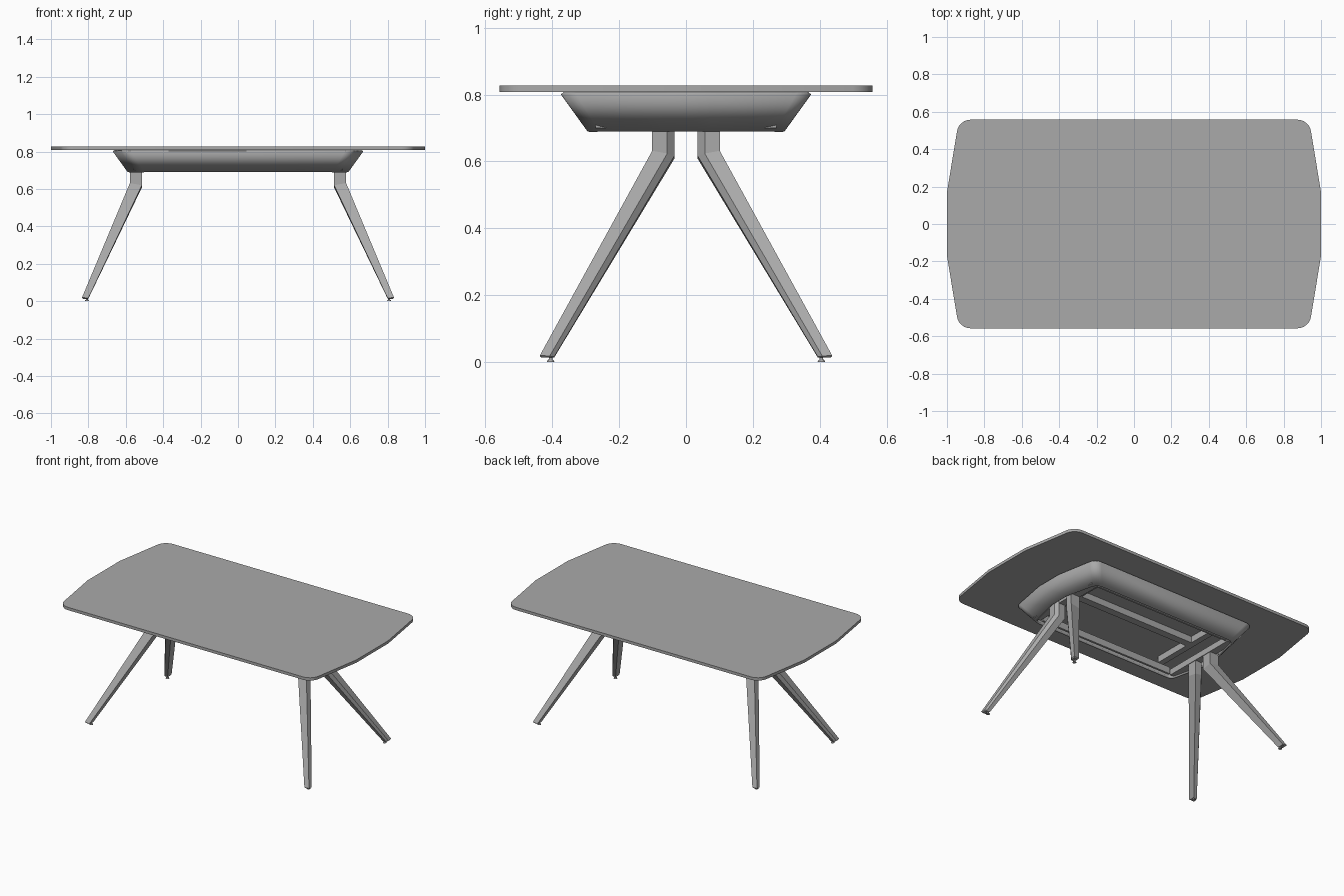
import bpy
import bmesh
from math import radians
from mathutils import Vector

cube = bpy.data.objects.get("Cube")
if cube:
    bpy.data.objects.remove(cube, do_unlink=True)

GREY = (0.4, 0.4, 0.4, 1.0)
grey = bpy.data.materials.new("neutral_grey")
grey.use_nodes = True
grey.diffuse_color = GREY
grey.node_tree.nodes["Principled BSDF"].inputs["Base Color"].default_value = GREY


def finish(bm, name, smooth=True):
    """Turn a bmesh into a named, shaded object."""
    bmesh.ops.recalc_face_normals(bm, faces=bm.faces)
    mesh = bpy.data.meshes.new(name)
    bm.to_mesh(mesh)
    bm.free()
    mesh.materials.append(grey)
    obj = bpy.data.objects.new(name, mesh)
    bpy.context.collection.objects.link(obj)
    if smooth:
        bpy.ops.object.select_all(action='DESELECT')
        obj.select_set(True)
        bpy.context.view_layer.objects.active = obj
        bpy.ops.object.shade_smooth_by_angle(angle=radians(25))
    return obj


def outline(end_x, end_y, corner_x, corner_y, radius):
    """Symmetric outline with tapered ends and rounded corners."""
    quarter = [(end_x, end_y), (corner_x, corner_y)]
    half = quarter + [(-x, y) for x, y in reversed(quarter)]
    pts = half + [(-x, -y) for x, y in half]
    bm = bmesh.new()
    bm.faces.new([bm.verts.new((x, y, 0)) for x, y in pts])
    corners = [v for v in bm.verts if abs(abs(v.co.y) - corner_y) < 1e-4]
    bmesh.ops.bevel(bm, geom=corners, offset=radius, segments=6,
                    profile=0.5, affect='VERTICES')
    bm.faces.ensure_lookup_table()
    result = [v.co.copy() for v in bm.faces[0].verts]
    bm.free()
    return result


def loft(rings, name, capped=True, smooth=True):
    """Join matching rings of points into a skin."""
    bm = bmesh.new()
    loops = [[bm.verts.new(p) for p in ring] for ring in rings]
    for a, b in zip(loops, loops[1:]):
        for i in range(len(a)):
            j = (i + 1) % len(a)
            bm.faces.new((a[i], a[j], b[j], b[i]))
    if capped:
        bm.faces.new(loops[0])
        bm.faces.new(loops[-1])
    return finish(bm, name, smooth)


def at_height(points, z):
    return [Vector((p.x, p.y, z)) for p in points]


def box(name, lo, hi):
    bm = bmesh.new()
    bmesh.ops.create_cube(bm, size=1)
    lo, hi = Vector(lo), Vector(hi)
    bmesh.ops.scale(bm, vec=hi - lo, verts=bm.verts)
    bmesh.ops.translate(bm, vec=(lo + hi) / 2, verts=bm.verts)
    return finish(bm, name, smooth=False)


# Tabletop slab
top = outline(1.0, 0.17, 0.936, 0.5575, 0.06)
loft([at_height(top, 0.808), at_height(top, 0.827)], "tabletop")

# Sloped apron shell, open underneath
apron = loft([at_height(outline(0.66, 0.09, 0.61, 0.365, 0.04), 0.808),
              at_height(outline(0.58, 0.07, 0.53, 0.285, 0.03), 0.697)],
             "apron", capped=False)
shell = apron.modifiers.new("thickness", 'SOLIDIFY')
shell.thickness = 0.012
shell.offset = -1

# Hidden frame under the top
box("centre_rail", (-0.46, -0.025, 0.765), (0.46, 0.025, 0.808))
for side, label in ((1, "left"), (-1, "right")):
    xs = sorted((side * 0.43, side * 0.47))
    box(f"{label}_cross_rail", (xs[0], -0.29, 0.765), (xs[1], 0.29, 0.808))
    xs = sorted((side * 0.51, side * 0.56))
    box(f"{label}_leg_beam", (xs[0], -0.27, 0.70), (xs[1], 0.27, 0.74))
for side, label in ((1, "back"), (-1, "front")):
    ys = sorted((side * 0.258, side * 0.272))
    box(f"{label}_side_rail", (-0.5, ys[0], 0.70), (0.5, ys[1], 0.745))


def leg_ring(x, y, width, depth, z_out, z_in):
    """Leg section with its outer corner at x, y and a chamfered inner side."""
    shape = [(0, 0), (0, 0.68), (0.3, 1), (1, 1), (1, 0)]
    return [Vector((x - u * width, y - v * depth,
                    z_out + (z_in - z_out) * (u + v) / 2)) for u, v in shape]


# Splayed bent legs with levelling feet
for sx in (1, -1):
    for sy in (1, -1):
        tag = ("back_" if sy > 0 else "front_") + ("left" if sx > 0 else "right")
        flip = Vector((sx, sy, 1))
        rings = [leg_ring(0.578, 0.101, 0.064, 0.066, 0.72, 0.72),
                 leg_ring(0.578, 0.101, 0.064, 0.066, 0.632, 0.608),
                 leg_ring(0.834, 0.437, 0.034, 0.043, 0.020, 0.014),
                 leg_ring(0.828, 0.431, 0.026, 0.034, 0.013, 0.013)]
        loft([[p * flip for p in ring] for ring in rings], f"{tag}_leg",
             smooth=False)
        bm = bmesh.new()
        for radius, z, height in ((0.012, 0.003, 0.006), (0.006, 0.012, 0.016)):
            cone = bmesh.ops.create_cone(bm, cap_ends=True, segments=16,
                                         radius1=radius, radius2=radius * 0.75,
                                         depth=height)
            bmesh.ops.translate(bm, vec=(sx * 0.808, sy * 0.405, z),
                                verts=cone["verts"])
        finish(bm, f"{tag}_foot")
